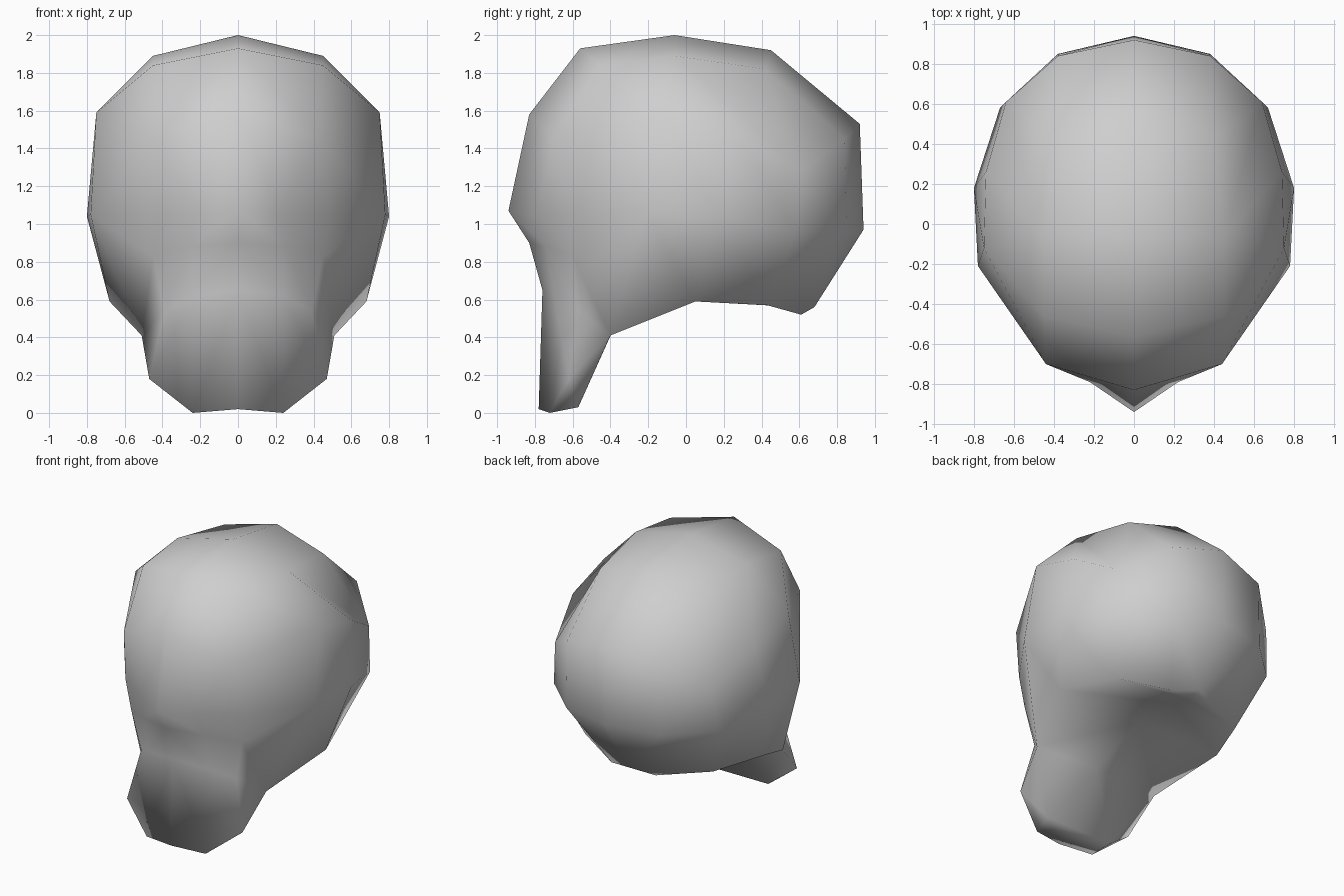
import bpy
import bmesh

default_cube = bpy.data.objects.get("Cube")
if default_cube:
    bpy.data.objects.remove(default_cube, do_unlink=True)


def flat_material(name, colour):
    material = bpy.data.materials.new(name)
    material.use_nodes = True
    material.diffuse_color = colour
    material.node_tree.nodes["Principled BSDF"].inputs["Base Color"].default_value = colour
    return material


def loft_symmetric(name, rings, material):
    """Bridge successive half rings on both sides; repeated points make triangles."""
    bm = bmesh.new()
    shared = {}

    def vertex(point, side):
        key = (point[0] * side, point[1], point[2])
        if key not in shared:
            shared[key] = bm.verts.new(key)
        return shared[key]

    for side in (1, -1):
        for upper, lower in zip(rings, rings[1:]):
            for i in range(len(upper) - 1):
                corners = (upper[i], upper[i + 1], lower[i + 1], lower[i])
                verts = list(dict.fromkeys(vertex(p, side) for p in corners))
                if len(verts) > 2:
                    bm.faces.new(verts)

    bmesh.ops.recalc_face_normals(bm, faces=bm.faces)
    for face in bm.faces:
        face.smooth = True
    mesh = bpy.data.meshes.new(name)
    bm.to_mesh(mesh)
    bm.free()
    mesh.materials.append(material)
    obj = bpy.data.objects.new(name, mesh)
    bpy.context.collection.objects.link(obj)
    return obj


# Crown: a small grid of points around the apex
apex = (0, -.06, 2)
crown_front, crown_corner = (0, -.56, 1.93), (.45, -.46, 1.84)
crown_side = (.45, -.06, 1.89)
crown_rear, crown_back = (.4, .42, 1.82), (0, .45, 1.92)
crown = [crown_front, crown_corner, crown_corner, crown_side,
         crown_side, crown_rear, crown_rear, crown_back]

# Forehead and widest rings, running from the front round to the back
temple = (.44, -.7, 1.45)
forehead = [(0, -.83, 1.58), temple, temple, (.75, -.12, 1.59),
            (.74, .26, 1.48), (.64, .61, 1.28), (.38, .84, 1.45), (0, .92, 1.53)]
widest = [(0, -.94, 1.07), (.22, -.79, 1.05), (.49, -.61, 1.05), (.78, -.21, 1.05),
          (.8, .18, 1.04), (.67, .58, .96), (.38, .85, .96), (0, .94, .97)]

# Face below the brow, narrowing into the jaw
nose = [(0, -.83, .9), (.25, -.74, .88), (.45, -.6, .83)] + widest[3:]
jaw_hinge = (.51, -.4, .41)
skull_base = [(.68, .05, .59), (.52, .43, .57), (.18, .61, .52), (0, .68, .56)]
lip = [(0, -.76, .65), (.24, -.7, .62), (.39, -.57, .54), jaw_hinge] + skull_base
rim = [(0, -.78, .02), (.24, -.72, 0), (.47, -.62, .18), jaw_hinge] + skull_base

# Underside: chin lip, back of the jaw and flat base of the skull
chin = (.27, -.57, .03)
chin_inner = [(0, -.57, .03), chin, chin, jaw_hinge] + skull_base
throat = (0, -.39, .43)
floor = [throat] * 4 + [(0, .05, .59), (0, .42, .57), (0, .55, .55), skull_base[-1]]

grey = flat_material("plain_grey", (.62, .62, .62, 1))
loft_symmetric("head", [[apex] * 8, crown, forehead, widest, nose, lip,
                        rim, chin_inner, floor], grey)
